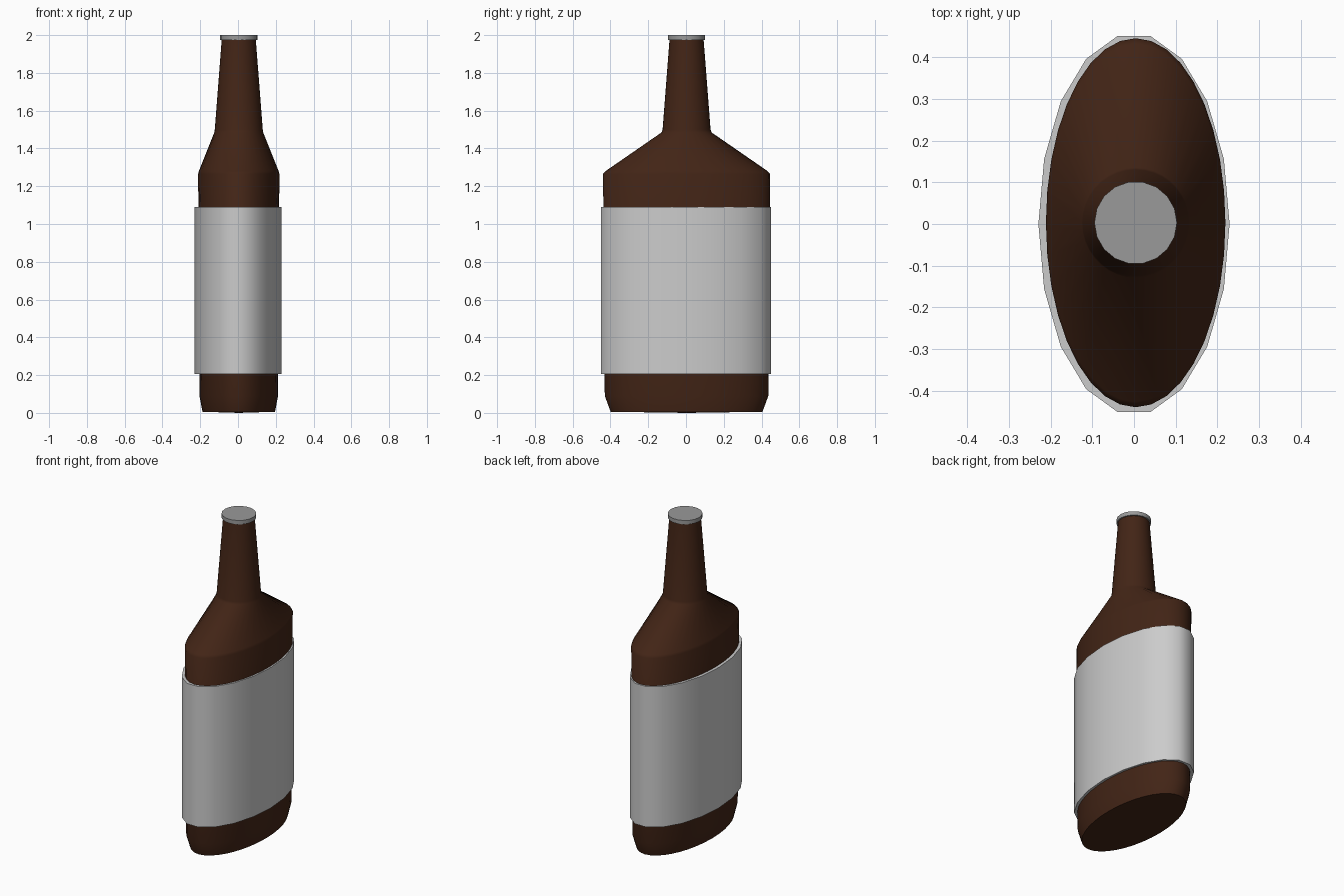
import bpy, bmesh
from math import sin, cos, pi, radians

if "Cube" in bpy.data.objects:
    bpy.data.objects.remove(bpy.data.objects["Cube"])


def material(name, color):
    m = bpy.data.materials.new(name)
    m.diffuse_color = (*color, 1)
    m.use_nodes = True
    m.node_tree.nodes["Principled BSDF"].inputs["Base Color"].default_value = m.diffuse_color
    return m


def loft(name, rings, sides, center=(0, 0), tip=None, mat=None, angle=30):
    """Skin a stack of (z, rx, ry) ellipses, closed at both ends."""
    bm = bmesh.new()
    loops = []
    for z, rx, ry in rings:
        loops.append([bm.verts.new((center[0] + rx * cos(2 * pi * i / sides),
                                    center[1] + ry * sin(2 * pi * i / sides), z))
                      for i in range(sides)])
    for a, b in zip(loops, loops[1:]):
        for i in range(sides):
            j = (i + 1) % sides
            bm.faces.new((a[i], a[j], b[j], b[i]))
    bm.faces.new(loops[-1])
    if tip is None:
        bm.faces.new(loops[0][::-1])
    else:
        v = bm.verts.new((*center, tip))
        for i in range(sides):
            bm.faces.new((v, loops[0][(i + 1) % sides], loops[0][i]))
    bmesh.ops.recalc_face_normals(bm, faces=bm.faces)
    me = bpy.data.meshes.new(name)
    bm.to_mesh(me)
    bm.free()
    ob = bpy.data.objects.new(name, me)
    bpy.context.collection.objects.link(ob)
    if mat:
        me.materials.append(mat)
    bpy.ops.object.select_all(action='DESELECT')
    ob.select_set(True)
    bpy.context.view_layer.objects.active = ob
    bpy.ops.object.shade_smooth_by_angle(angle=radians(angle))
    return ob


brown = material("brown_glass", (0.055, 0.018, 0.008))
metal = material("cap_metal", (0.32, 0.32, 0.32))
offset = (0.004, 0.003)

# Flattened oval body with sloping shoulders and a round tapering neck
loft("bottle_body", [
    (0.006, 0.192, 0.402),
    (0.09, 0.208, 0.433),
    (1.265, 0.215, 0.442),
    (1.28, 0.211, 0.429),
    (1.485, 0.129, 0.132),
    (1.50, 0.127, 0.127),
    (1.98, 0.09, 0.09),
], 36, offset, tip=0.0, mat=brown, angle=60)

# Wrap-around label sleeve
loft("label", [(0.205, 0.229, 0.457), (1.09, 0.229, 0.457)], 18, angle=40)

# Flat bottle cap
loft("cap", [(1.975, 0.099, 0.099), (2.0, 0.099, 0.099)], 18, offset, mat=metal, angle=40)
